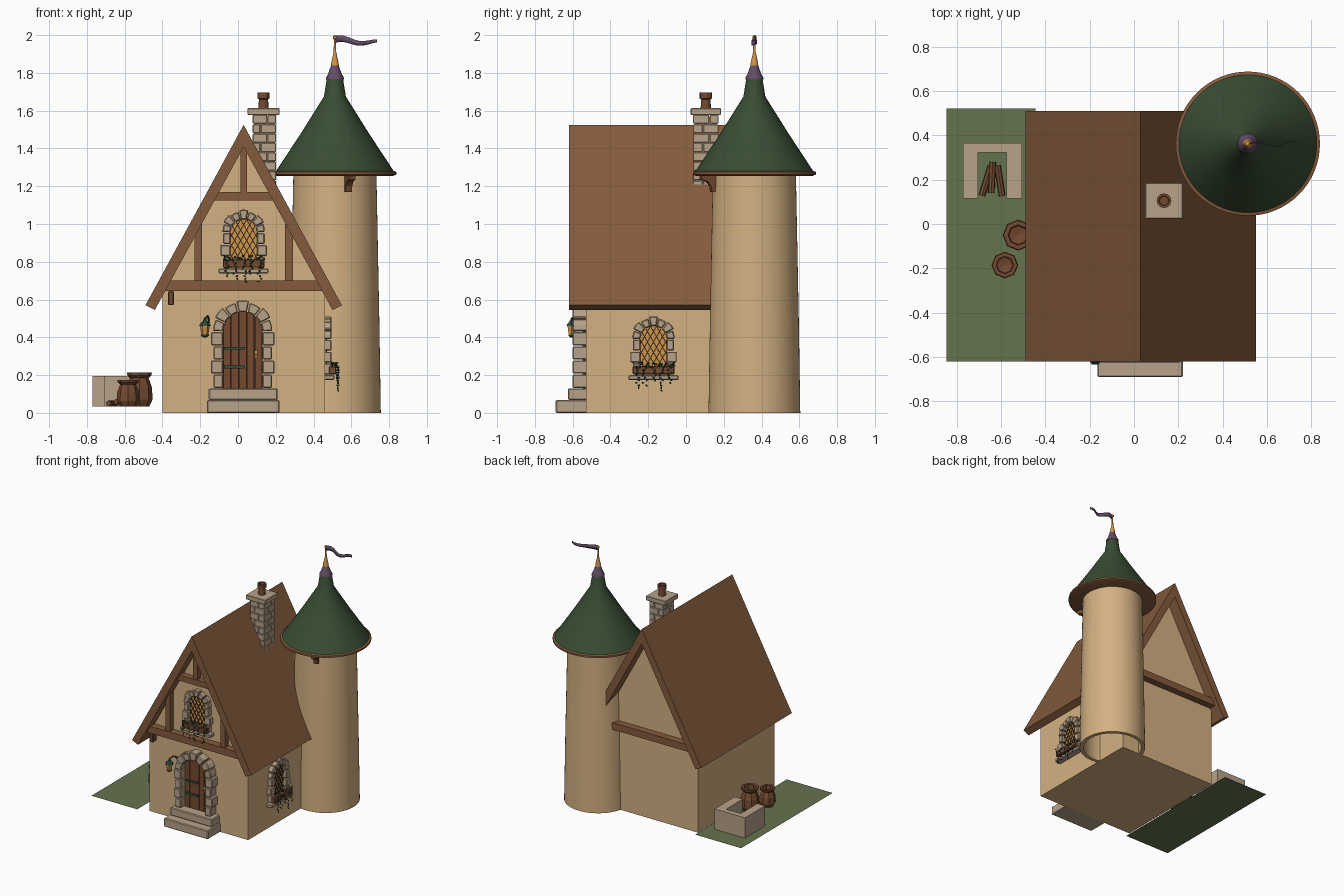
import bpy, bmesh, math, random
from mathutils import Matrix, Vector

random.seed(4)
if "Cube" in bpy.data.objects:
    bpy.data.objects.remove(bpy.data.objects["Cube"])


def material(name, *srgb):
    col = [(c / 255 / 12.92 if c < 10 else ((c / 255 + 0.055) / 1.055) ** 2.4) for c in srgb] + [1]
    m = bpy.data.materials.new(name)
    m.use_nodes = True
    m.diffuse_color = col
    m.node_tree.nodes["Principled BSDF"].inputs["Base Color"].default_value = col
    return m


PLASTER = material("plaster", 212, 177, 130)
TIMBER = material("timber", 132, 91, 60)
DARK_WOOD = material("dark wood", 116, 74, 49)
STONE = material("stone", 183, 162, 138)
GRASS = material("grass", 100, 115, 78)
TILE = material("green roof", 56, 77, 51)
PURPLE = material("purple", 100, 76, 102)
GOLD = material("amber", 212, 150, 70)
LEAF = material("leaf green", 48, 78, 62)
DARK = material("dark iron", 48, 40, 35)


def finish(name, bm, mat, M=None, bevel=0, smooth=0):
    bmesh.ops.remove_doubles(bm, verts=bm.verts, dist=1e-5)
    bmesh.ops.recalc_face_normals(bm, faces=bm.faces)
    if M:
        bm.transform(M)
    me = bpy.data.meshes.new(name)
    bm.to_mesh(me)
    bm.free()
    me.materials.append(mat)
    ob = bpy.data.objects.new(name, me)
    bpy.context.collection.objects.link(ob)
    if bevel:
        mod = ob.modifiers.new("Bevel", "BEVEL")
        mod.width, mod.segments = bevel, 1
    if smooth:
        bpy.ops.object.select_all(action="DESELECT")
        ob.select_set(True)
        bpy.context.view_layer.objects.active = ob
        bpy.ops.object.shade_smooth_by_angle(angle=math.radians(smooth))
    return ob


def box(bm, x0, x1, y0, y1, z0, z1):
    size = Matrix.Diagonal((x1 - x0, y1 - y0, z1 - z0, 1))
    mid = Matrix.Translation(((x0 + x1) / 2, (y0 + y1) / 2, (z0 + z1) / 2))
    bmesh.ops.create_cube(bm, size=1, matrix=mid @ size)


def prism(bm, pts, y0, y1):
    """Extrude an (x, z) outline from y0 to y1."""
    a = [bm.verts.new((x, y0, z)) for x, z in pts]
    b = [bm.verts.new((x, y1, z)) for x, z in pts]
    bm.faces.new(a)
    bm.faces.new(b)
    for i in range(len(a)):
        j = (i + 1) % len(a)
        bm.faces.new((a[i], a[j], b[j], b[i]))


def boxes(name, mat, *dims, M=None, bevel=0):
    bm = bmesh.new()
    for d in dims:
        box(bm, *d)
    return finish(name, bm, mat, M, bevel)


def lathe(name, mat, profile, at, sides=48, closed=False, smooth=30):
    """Spin (radius, z) points about the vertical axis at a place."""
    bm = bmesh.new()
    rings = [[bm.verts.new((r * math.cos(math.tau * k / sides), r * math.sin(math.tau * k / sides), z))
              for k in range(sides)] for r, z in profile]
    for a, b in zip(rings, rings[1:] + (rings[:1] if closed else [])):
        for k in range(sides):
            j = (k + 1) % sides
            bm.faces.new((a[k], a[j], b[j], b[k]))
    bmesh.ops.dissolve_degenerate(bm, dist=1e-6, edges=bm.edges)
    return finish(name, bm, mat, Matrix.Translation(at), smooth=smooth)


def arch_outline(r, spring):
    arc = [(r * math.cos(math.pi * k / 12), spring + r * math.sin(math.pi * k / 12)) for k in range(13)]
    return [(-r, 0), (r, 0)] + arc


def stone_arch(name, inner, outer, spring, depth, M, jambs=3, wedges=7):
    bm = bmesh.new()
    gap = 0.003
    for i in range(jambs):
        z0, z1 = spring * i / jambs, spring * (i + 1) / jambs
        out = outer + (0.008 if i % 2 else -0.006)
        for s in (-1, 1):
            a, b = sorted((s * inner, s * out))
            box(bm, a, b, -depth, 0.01, z0 + gap, z1 - gap)
    for k in range(wedges):
        a0, a1 = math.pi * k / wedges + 0.02, math.pi * (k + 1) / wedges - 0.02
        out = outer + (0.006 if k % 2 else -0.003)
        ring = [(inner, a0), (out, a0), (out, (a0 + a1) / 2), (out, a1), (inner, a1), (inner, (a0 + a1) / 2)]
        prism(bm, [(r * math.cos(a), spring + r * math.sin(a)) for r, a in ring], -depth, 0.01)
    finish(name, bm, STONE, M, bevel=0.005)


# House body and gabled roof
bm = bmesh.new()
prism(bm, [(-.4, 0), (.46, 0), (.46, .625), (.03, 1.415), (-.4, .625)], -.53, .42)
finish("house_walls", bm, PLASTER)
bm = bmesh.new()
prism(bm, [(-.49, .57), (.03, 1.525), (.55, .57), (.5, .545), (.03, 1.408), (-.44, .545)], -.62, .51)
finish("house_roof", bm, TIMBER)

# Gable timber framing
boxes("front_timbers", TIMBER,
      (-.395, .455, -.585, -.52, .645, .70), (-.125, .185, -.58, -.52, 1.125, 1.17),
      (.012, .048, -.575, -.52, 1.17, 1.42),
      (-.23, -.19, -.575, -.52, .70, 1.0), (.25, .29, -.575, -.52, .70, 1.0))
boxes("back_timber", TIMBER, (-.395, .455, .41, .475, .645, .70))
boxes("beam_bracket", DARK_WOOD, (-.37, -.34, -.575, -.52, .57, .645), bevel=.005)

# Chimney built in staggered stone courses
bm = bmesh.new()
box(bm, .085, .195, .045, .165, 1.1, 1.57)
for i in range(9):
    z = 1.13 + i * .05
    sx, sy = (.12, .09) if i % 2 else (.155, .125)
    for x0, x1 in ((.078, sx - .002), (sx + .002, .202)):
        for y0, y1 in ((.038, sy - .002), (sy + .002, .172)):
            box(bm, x0, x1, y0, y1, z + .002, z + .048)
box(bm, .05, .22, .025, .185, 1.577, 1.613)
finish("chimney", bm, STONE, bevel=.003)
lathe("chimney_pot", DARK_WOOD, [(0, 1.61), (.028, 1.61), (.024, 1.66), (.033, 1.665), (.033, 1.695),
                                (.022, 1.695), (.02, 1.64), (0, 1.64)], (.135, .105, 0), 12)

# Round tower with its conical roof and spire
T = (.513, .362, 0)
lathe("tower_wall", PLASTER, [(.243, 0), (.235, .5), (.22, 1.26), (.195, 1.26), (.21, .5), (.215, 0)], T, 64, True)
lathe("tower_eave", TIMBER, [(0, 1.255), (.31, 1.255), (.325, 1.262), (.325, 1.276), (.31, 1.282), (0, 1.282)], T, 64)
lathe("tower_roof", TILE, [(.315, 1.275), (.18, 1.48), (.058, 1.675), (.042, 1.775), (0, 1.775)], T, 64)
lathe("spire_collar", PURPLE, [(0, 1.765), (.047, 1.765), (.047, 1.775), (.036, 1.795), (.02, 1.84), (0, 1.84)], T, 24)
lathe("spire", GOLD, [(0, 1.835), (.021, 1.838), (.019, 1.855), (.007, 1.91), (.005, 1.975), (.011, 1.982),
                      (.011, 1.993), (0, 2.0)], T, 16)
bm = bmesh.new()
prism(bm, [(.2, 1.258), (.3, 1.258), (.3, 1.235), (.265, 1.225), (.245, 1.2), (.24, 1.17), (.2, 1.17)], -.018, .018)
finish("tower_bracket", bm, DARK_WOOD, Matrix.Translation(T) @ Matrix.Rotation(math.atan2(-.25, .08), 4, "Z"))

# Waving pennant
bm = bmesh.new()
rows = []
for k in range(25):
    t = k / 24
    z = 1.974 - .014 * t + .009 * math.sin(t * 7 + .6)
    h = .019 - .011 * t
    y = T[1] + .016 * math.sin(t * 9) * (.4 + .6 * t)
    rows.append([bm.verts.new((.518 + .218 * t, y, z + s * h)) for s in (-1, 1)])
for a, b in zip(rows, rows[1:]):
    bm.faces.new((a[0], b[0], b[1], a[1]))
flag = finish("pennant", bm, PURPLE, smooth=60)
flag.modifiers.new("Solidify", "SOLIDIFY").thickness = .004

# Entrance steps, stone arch and plank door
boxes("door_steps", STONE, (-.165, .22, -.69, -.52, 0, .068), (-.155, .21, -.625, -.52, .068, .13), bevel=.006)
D = Matrix.Translation((.025, -.53, .13))
stone_arch("door_arch", .105, .16, .3, .07, D, 4, 7)
bm = bmesh.new()
prism(bm, arch_outline(.106, .3), -.006, .01)
finish("door_back", bm, DARK, D)
bm = bmesh.new()
for i in range(5):
    x0, x1 = -.105 + i * .042 + .002, -.105 + (i + 1) * .042 - .002
    tops = [(x, .3 + math.sqrt(.105 ** 2 - x * x)) for x in (x1, (x0 + x1) / 2, x0)]
    prism(bm, [(x0, 0), (x1, 0)] + tops, -.018, 0)
finish("door_planks", bm, DARK_WOOD, D)
boxes("door_hinges", LEAF, (-.1, .012, -.026, -.015, .105, .12), (-.1, .012, -.026, -.015, .205, .22), M=D)
boxes("door_handle", GOLD, (.062, .078, -.028, -.015, .16, .2), (.064, .076, -.036, -.026, .172, .184), M=D)


def window(side, M):
    """Arched leaded window with sill, planter and trailing plants."""
    inner, spring = .072, .19
    bm = bmesh.new()
    prism(bm, arch_outline(inner, spring), -.006, .01)
    finish(side + "_window_glass", bm, GOLD, M)
    stone_arch(side + "_window_arch", inner - .002, .115, spring, .036, M)
    # Diagonal lead bars trimmed to the arch
    bm = bmesh.new()
    for s in (-1, 1):
        lean = Vector((s * .5, 0, .866))
        for k in range(-6, 7):
            start = Vector((k * .032, 0, .12))
            pts = [start + lean * (t / 100) for t in range(-30, 31)]
            pts = [p for p in pts if abs(p.x) < inner and p.z > 0 and
                   (p.z < spring or math.hypot(p.x, p.z - spring) < inner)]
            if len(pts) > 1:
                mid, length = (pts[0] + pts[-1]) / 2, (pts[-1] - pts[0]).length + .008
                bmesh.ops.create_cube(bm, size=1, matrix=Matrix.Translation(mid + Vector((0, -.007, 0)))
                                      @ Matrix.Rotation(s * math.pi / 6, 4, "Y")
                                      @ Matrix.Diagonal((.005, .006, length, 1)))
    finish(side + "_window_lattice", bm, DARK, M)
    boxes(side + "_window_sill", STONE, (-.132, .132, -.05, .01, -.026, 0), M=M, bevel=.005)
    boxes(side + "_planter", DARK_WOOD, (-.11, .11, -.06, -.02, .004, .048), M=M, bevel=.004)
    bm = bmesh.new()
    spots = [(random.uniform(-.11, .11), random.uniform(-.068, -.03), random.uniform(.04, .066)) for _ in range(40)]
    for u in (-.085, -.045, 0, .04, .085):
        for k in range(random.randint(6, 10)):
            spots.append((u + random.uniform(-.012, .012), -.068 + random.uniform(-.006, .006), .04 - k * .0135))
    for p in spots:
        turn = Matrix.Rotation(random.uniform(0, 3), 4, "Y")
        bmesh.ops.create_icosphere(bm, subdivisions=1, radius=.0085,
                                   matrix=Matrix.Translation(p) @ turn @ Matrix.Diagonal((1, .5, .6, 1)))
    finish(side + "_plants", bm, LEAF, M)


window("front", Matrix.Translation((.03, -.53, .765)))
window("side", Matrix.Translation((.46, -.172, .2)) @ Matrix.Rotation(math.pi / 2, 4, "Z"))

# Wall lantern on a bent arm
L = (-.175, -.605, 0)
lathe("lantern_glass", GOLD, [(0, .41), (.017, .41), (.026, .462), (0, .462)], L, 6, smooth=0)
lathe("lantern_cap", LEAF, [(0, .46), (.032, .46), (.026, .472), (.01, .488), (.004, .505), (0, .505)], L, 6, smooth=0)
lathe("lantern_base", LEAF, [(0, .398), (.008, .4), (.021, .408), (.021, .414), (0, .414)], L, 6, smooth=0)
curve = bpy.data.curves.new("lantern_arm", "CURVE")
curve.dimensions, curve.bevel_depth, curve.bevel_resolution = "3D", .005, 1
path = curve.splines.new("POLY")
arm = [(-.155, -.525, .46), (-.155, -.545, .495), (-.16, -.575, .515), (-.175, -.605, .5)]
path.points.add(len(arm) - 1)
for pt, co in zip(path.points, arm):
    pt.co = (*co, 1)
curve.materials.append(LEAF)
bpy.context.collection.objects.link(bpy.data.objects.new("lantern_arm", curve))

# Side yard: lawn, stone hearth, logs and clay pots
bm = bmesh.new()
bmesh.ops.create_grid(bm, x_segments=1, y_segments=1, size=.5,
                      matrix=Matrix.Translation((-.645, -.05, .035)) @ Matrix.Diagonal((.4, 1.14, 1, 1)))
finish("lawn", bm, GRASS)
bm = bmesh.new()
prism(bm, [(-.77, .115), (-.703, .115), (-.703, .322), (-.575, .322), (-.575, .115), (-.505, .115),
           (-.505, .365), (-.77, .365)], .035, .195)
finish("hearth", bm, STONE, Matrix(((1, 0, 0, 0), (0, 0, 1, 0), (0, 1, 0, 0), (0, 0, 0, 1))))
bm = bmesh.new()
for x, y, z, turn in ((-.665, .195, .05, -.3), (-.64, .21, .06, -.05), (-.605, .195, .05, .15)):
    bmesh.ops.create_cone(bm, cap_ends=True, segments=7, radius1=.015, radius2=.015, depth=.14,
                          matrix=Matrix.Translation((x, y, z)) @ Matrix.Rotation(turn, 4, "Z")
                          @ Matrix.Rotation(math.pi / 2, 4, "X"))
finish("logs", bm, DARK_WOOD)
for name, x, y, r, h in (("large_pot", -.522, -.05, .07, .18), ("small_pot", -.582, -.185, .06, .14)):
    shape = [(0, 0), (.75, 0), (1, .2), (.95, .55), (.7, .83), (.9, .9), (.95, 1), (.65, 1), (.6, .75), (0, .7)]
    lathe(name, DARK_WOOD, [(a * r, .035 + b * h) for a, b in shape], (x, y, 0), 8, smooth=0)
